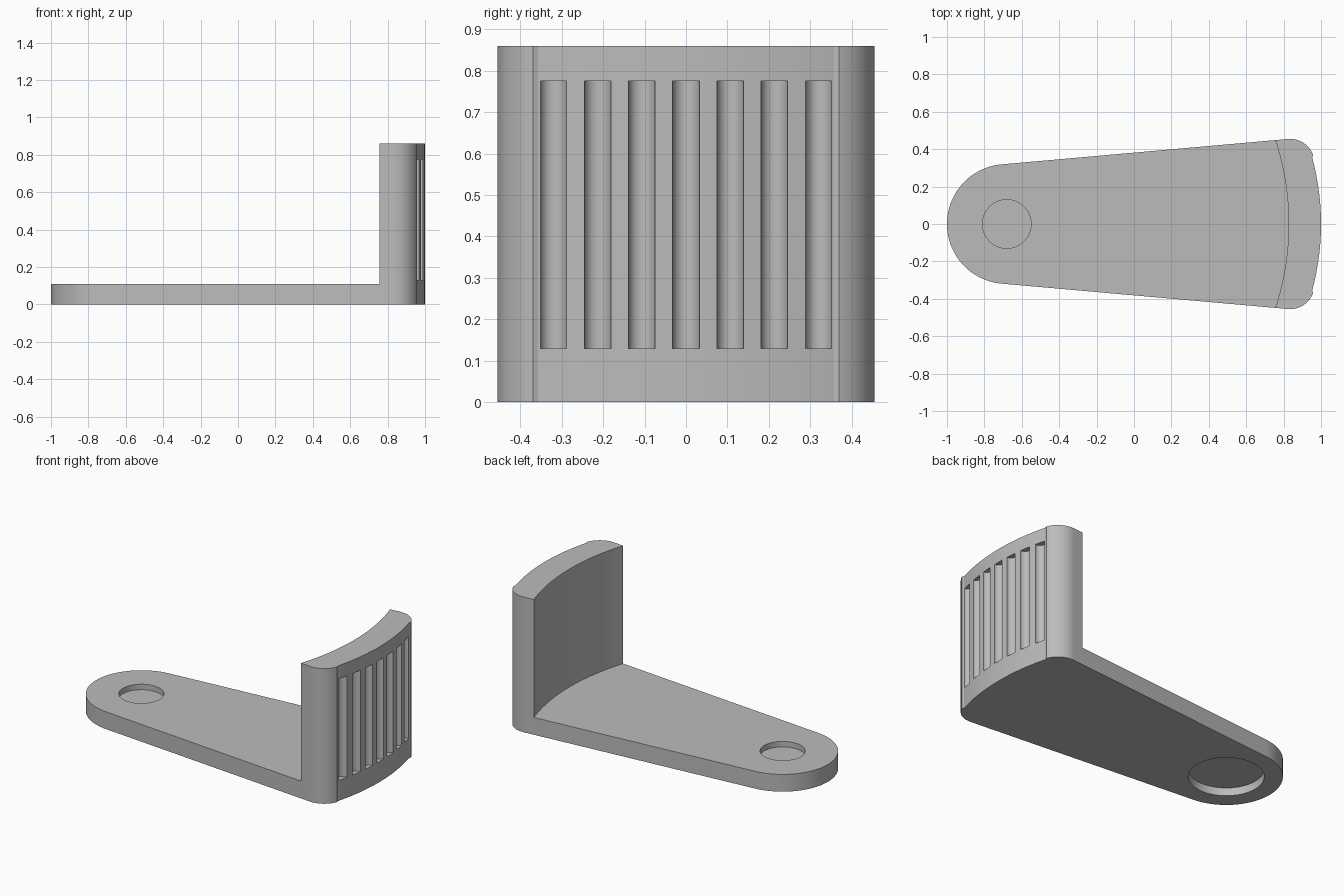
import bpy, bmesh
from math import pi, sin, cos, sqrt, atan2, asin, radians

cube = bpy.data.objects.get("Cube")
if cube:
    bpy.data.objects.remove(cube, do_unlink=True)

PLATE_TOP, WALL_TOP = 0.11, 0.86
TIP_X, TIP_R = -0.68, 0.32          # rounded narrow end
CORNER_X, CORNER_Y, CORNER_R = 0.835, 0.325, 0.13
FACE_R = 1.36                       # bowed outer face
FACE_X = 1 - FACE_R

grey = bpy.data.materials.new("light grey")
grey.use_nodes = True
grey.diffuse_color = (0.5, 0.5, 0.5, 1)
grey.node_tree.nodes["Principled BSDF"].inputs["Base Color"].default_value = (0.5, 0.5, 0.5, 1)


def arc(cx, cy, r, a0, a1, steps):
    return [(cx + r * cos(a0 + (a1 - a0) * i / steps),
             cy + r * sin(a0 + (a1 - a0) * i / steps)) for i in range(steps + 1)]


def prism(name, outline, z0, z1):
    """Extrude a closed counter-clockwise outline from z0 to z1."""
    bm = bmesh.new()
    face = bm.faces.new([bm.verts.new((x, y, z0)) for x, y in outline])
    top = bmesh.ops.extrude_face_region(bm, geom=[face])["geom"]
    bmesh.ops.translate(bm, vec=(0, 0, z1 - z0),
                        verts=[v for v in top if isinstance(v, bmesh.types.BMVert)])
    bmesh.ops.recalc_face_normals(bm, faces=bm.faces)
    mesh = bpy.data.meshes.new(name)
    bm.to_mesh(mesh)
    bm.free()
    mesh.materials.append(grey)
    obj = bpy.data.objects.new(name, mesh)
    bpy.context.collection.objects.link(obj)
    return obj


def disc(name, x, y, r, z0, z1, sides=64):
    return prism(name, arc(x, y, r, 0, 2 * pi, sides)[:-1], z0, z1)


# Outline: bowed face, rounded corners and tapering sides around the tip
dx = CORNER_X - TIP_X
slope = atan2(CORNER_Y, dx) - asin((TIP_R - CORNER_R) / sqrt(dx ** 2 + CORNER_Y ** 2))
side = pi / 2 + slope
bow = atan2(CORNER_Y, CORNER_X - FACE_X)
outline = (arc(FACE_X, 0, FACE_R, -bow, bow, 48)
           + arc(CORNER_X, CORNER_Y, CORNER_R, bow, side, 16)[1:]
           + arc(TIP_X, 0, TIP_R, side, 2 * pi - side, 64)
           + arc(CORNER_X, -CORNER_Y, CORNER_R, -side, -bow, 16)[:-1])
bracket = prism("bracket_body", outline, 0, WALL_TOP)

# Clearance above the plate, ending at the curved inner side of the wall
inner_r = 1.45
reach = asin(0.6 / inner_r)
clearance = [(-1.5, 0.6), (-1.5, -0.6)] + arc(0.827 - inner_r, 0, inner_r, -reach, reach, 48)
cutters = [prism("clearance_cutter", clearance, PLATE_TOP, 1.2)]

# Shallow pocket on top, wider pocket underneath
cutters.append(disc("top_pocket_cutter", TIP_X, 0, 0.13, PLATE_TOP - 0.035, 0.3))
cutters.append(disc("bottom_pocket_cutter", TIP_X, 0, 0.215, -0.2, 0.05))

# Seven upright half-round grooves in the outer face
for i in range(-3, 4):
    y = i * 0.1067
    x = FACE_X + sqrt(FACE_R ** 2 - y ** 2)
    cutters.append(disc("groove_cutter", x, y, 0.0325, 0.13, 0.775, 32))

bpy.context.view_layer.objects.active = bracket
for cutter in cutters:
    mod = bracket.modifiers.new("cut", 'BOOLEAN')
    mod.operation, mod.solver, mod.object = 'DIFFERENCE', 'EXACT', cutter
    bpy.ops.object.modifier_apply(modifier=mod.name)
    bpy.data.objects.remove(cutter, do_unlink=True)

bpy.ops.object.select_all(action='DESELECT')
bracket.select_set(True)
bpy.ops.object.shade_smooth_by_angle(angle=radians(30))
